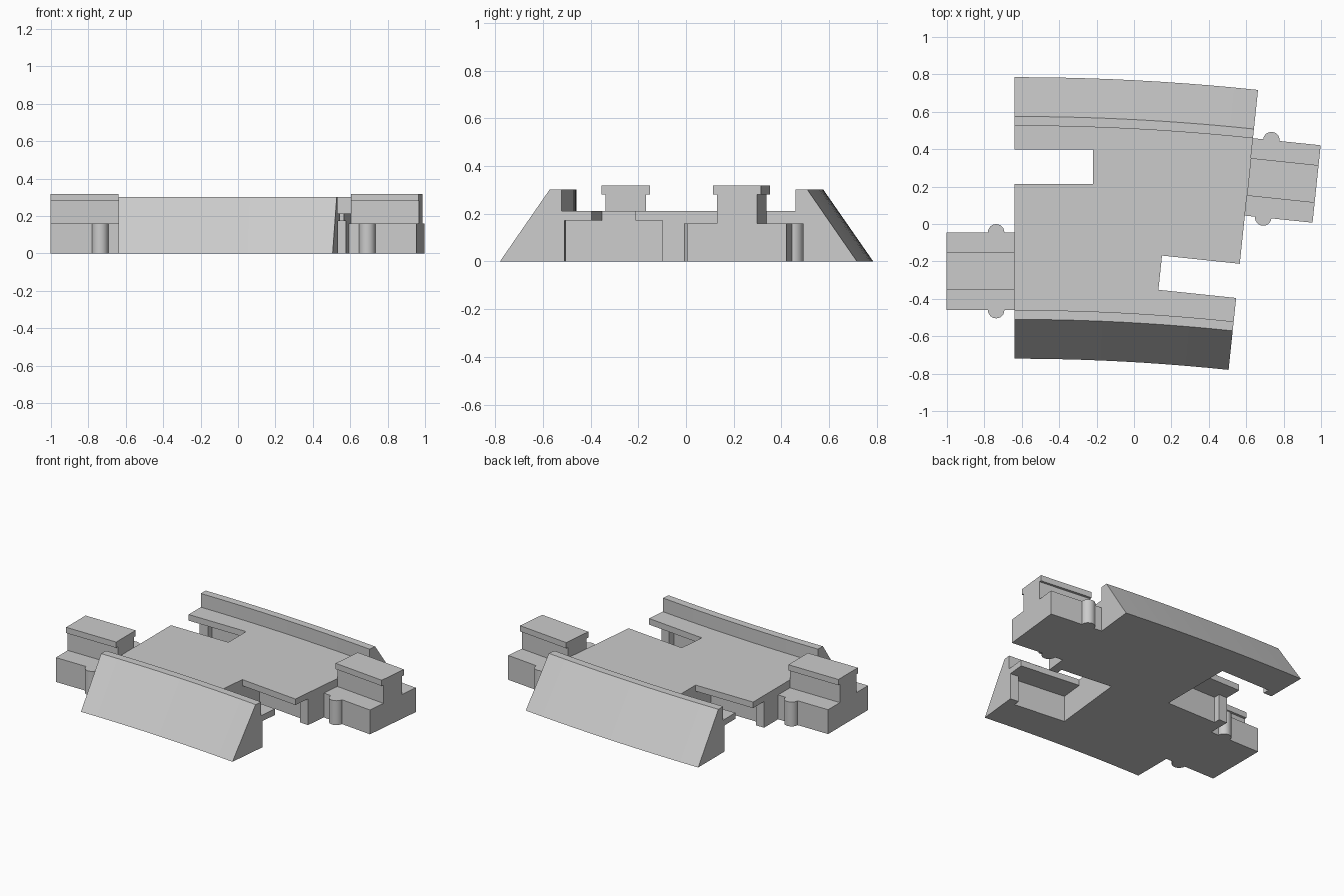
import bpy
import bmesh
from math import sin, cos, pi, radians
from mathutils import Matrix, Vector

old = bpy.data.objects.get("Cube")
if old:
    bpy.data.objects.remove(old, do_unlink=True)

grey = bpy.data.materials.new("plain_grey")
grey.use_nodes = True
GREY = (0.6, 0.6, 0.6, 1)
grey.diffuse_color = GREY
grey.node_tree.nodes["Principled BSDF"].inputs["Base Color"].default_value = GREY

RADIUS, ANGLE, STEPS = 11.695, radians(6), 10
START = Vector((-0.638, 0.0325, 0))


def finish(name, bm):
    bmesh.ops.recalc_face_normals(bm, faces=bm.faces)
    mesh = bpy.data.meshes.new(name)
    bm.to_mesh(mesh)
    bm.free()
    mesh.materials.append(grey)
    ob = bpy.data.objects.new(name, mesh)
    bpy.context.collection.objects.link(ob)
    return ob


def box(name, frame, x, y, z):
    """Box between the given ranges, placed in a local frame."""
    bm = bmesh.new()
    lo, hi = Vector((x[0], y[0], z[0])), Vector((x[1], y[1], z[1]))
    size = Matrix.Diagonal((*(hi - lo), 1))
    bmesh.ops.create_cube(bm, size=1, matrix=frame @ Matrix.Translation((lo + hi) / 2) @ size)
    return finish(name, bm)


def around(centre, half):
    return centre - half, centre + half


def arc_point(v, z, t):
    r = RADIUS + v
    return START + Vector((r * sin(t), r * cos(t) - RADIUS, z))


# Curved deck with sloped side walls, swept along the arc
half = [(0.7525, 0), (0.5425, 0.302), (0.4925, 0.302), (0.4925, 0.212)]
profile = half + [(-v, z) for v, z in reversed(half)]
bm = bmesh.new()
rings = [[bm.verts.new(arc_point(v, z, ANGLE * i / STEPS)) for v, z in profile]
         for i in range(STEPS + 1)]
n = len(profile)
for a, b in zip(rings, rings[1:]):
    for k in range(n):
        m = (k + 1) % n
        bm.faces.new((a[k], a[m], b[m], b[k]))
bm.faces.new(rings[0])
bm.faces.new(rings[-1])
body = finish("curved_deck", bm)

# Each end has a frame: x points outward, y across
ends = {
    "right": Matrix.Translation(START) @ Matrix.Rotation(pi, 4, "Z"),
    "left": Matrix.Translation(arc_point(0, 0, ANGLE)) @ Matrix.Rotation(-ANGLE, 4, "Z"),
}
DEPTH, LIP, LENGTH = 0.418, 0.06, 0.364
SOCKET, PLUG = -0.274, 0.285

for side, frame in ends.items():
    # Socket: open slot above, wide pocket below with a narrower mouth
    cutters = [
        box("slot_cutter", frame, (-DEPTH, 0.1), around(SOCKET, 0.092), (0.1, 0.5)),
        box("pocket_cutter", frame, (-DEPTH, -LIP), around(SOCKET, 0.25), (-0.1, 0.172)),
        box("mouth_cutter", frame, (-LIP - 0.02, 0.1), around(SOCKET, 0.206), (-0.1, 0.172)),
    ]
    for cutter in cutters:
        cutter.hide_render = True
        mod = body.modifiers.new("cut", "BOOLEAN")
        mod.operation, mod.solver, mod.object = "DIFFERENCE", "EXACT", cutter
        bpy.context.view_layer.objects.active = body
        bpy.ops.object.modifier_apply(modifier=mod.name)
        bpy.data.objects.remove(cutter, do_unlink=True)

    # Plug: base block, upright post and overhanging cap
    box(side + "_plug_base", frame, (0, LENGTH), around(PLUG, 0.208), (0, 0.16))
    box(side + "_plug_post", frame, (0, LENGTH), around(PLUG, 0.085), (0.16, 0.28))
    box(side + "_plug_cap", frame, (0, LENGTH), around(PLUG, 0.101), (0.28, 0.318))

    # Round detents on both sides of the plug base
    for sign, label in ((1, "outer"), (-1, "inner")):
        bm = bmesh.new()
        spot = Matrix.Translation((0.099, PLUG + sign * 0.208, 0.08))
        bmesh.ops.create_cone(bm, cap_ends=True, segments=24, radius1=0.044,
                              radius2=0.044, depth=0.16, matrix=frame @ spot)
        detent = finish(f"{side}_{label}_detent", bm)
        bpy.ops.object.select_all(action="DESELECT")
        detent.select_set(True)
        bpy.context.view_layer.objects.active = detent
        bpy.ops.object.shade_smooth_by_angle()
